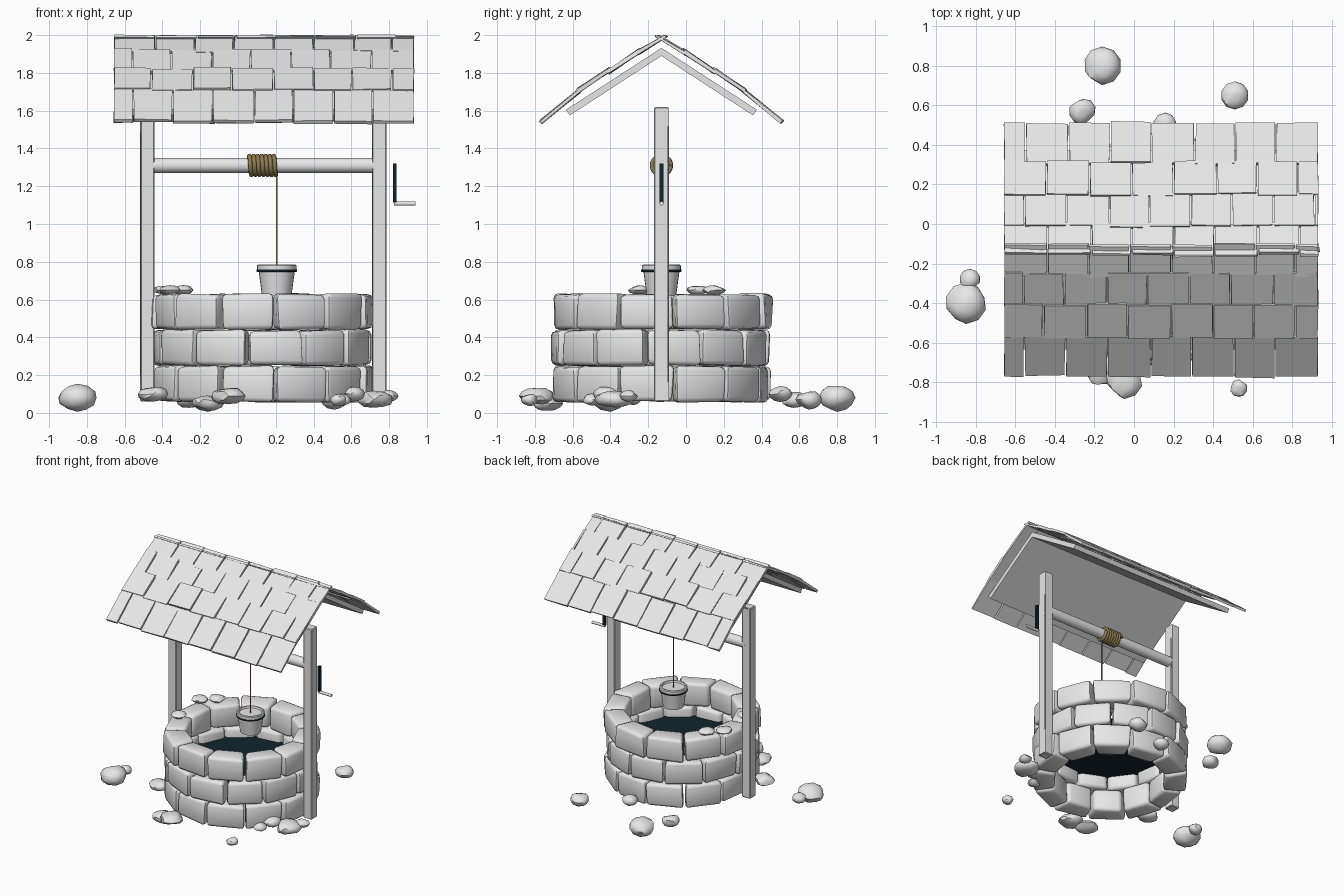
import bpy, bmesh, random
from math import radians, sin, cos, pi, tau
from mathutils import Vector, Matrix

random.seed(7)
if "Cube" in bpy.data.objects:
    bpy.data.objects.remove(bpy.data.objects["Cube"])

CX, CY = 0.13, -0.13          # axis of the well


def material(name, rgb):
    m = bpy.data.materials.new(name)
    m.use_nodes = True
    m.diffuse_color = (*rgb, 1)
    bsdf = next(n for n in m.node_tree.nodes if n.type == "BSDF_PRINCIPLED")
    bsdf.inputs["Base Color"].default_value = (*rgb, 1)
    return m


GREY = material("light_grey", (0.8, 0.8, 0.8))
DARK = material("dark_navy", (0.006, 0.017, 0.026))
ROPE = material("rope_tan", (0.27, 0.2, 0.085))


def finish(name, bm, mat, smooth=None):
    bmesh.ops.recalc_face_normals(bm, faces=bm.faces)
    mesh = bpy.data.meshes.new(name)
    bm.to_mesh(mesh)
    bm.free()
    mesh.materials.append(mat)
    ob = bpy.data.objects.new(name, mesh)
    bpy.context.collection.objects.link(ob)
    if smooth:
        bpy.ops.object.select_all(action="DESELECT")
        ob.select_set(True)
        bpy.context.view_layer.objects.active = ob
        bpy.ops.object.shade_smooth_by_angle(angle=radians(smooth))
    return ob


def jitter(amount):
    return random.uniform(-amount, amount)


def hexa(bm, place, wobble=0.0):
    """Six-sided block; place(i, j, k) gives each corner for 0/1 indices."""
    v = {}
    for i in (0, 1):
        for j in (0, 1):
            for k in (0, 1):
                shift = Vector((jitter(wobble), jitter(wobble), jitter(wobble)))
                v[i, j, k] = bm.verts.new(Vector(place(i, j, k)) + shift)
    ring = ((0, 0), (1, 0), (1, 1), (0, 1))
    for s in (0, 1):
        bm.faces.new([v[s, a, b] for a, b in ring])
        bm.faces.new([v[a, s, b] for a, b in ring])
        bm.faces.new([v[a, b, s] for a, b in ring])


def box(name, lo, hi, mat, bevel=0.0):
    bm = bmesh.new()
    hexa(bm, lambda *c: [(lo, hi)[n][a] for a, n in enumerate(c)])
    if bevel:
        bmesh.ops.bevel(bm, geom=bm.edges[:], offset=bevel, segments=1, affect="EDGES")
    return finish(name, bm, mat)


def lathe(name, profile, centre, mat, sides=24, axis="Z", smooth=35):
    """Turn (radius, height) points about an axis through centre."""
    bm = bmesh.new()
    rings = [[bm.verts.new((r * cos(tau * i / sides), r * sin(tau * i / sides), h))
              for i in range(sides)] for r, h in profile]
    for a, b in zip(rings, rings[1:]):
        for i in range(sides):
            j = (i + 1) % sides
            bm.faces.new((a[i], a[j], b[j], b[i]))
    bm.faces.new(rings[0])
    bm.faces.new(rings[-1])
    if axis == "X":
        bm.transform(Matrix.Rotation(pi / 2, 4, "Y"))
    bm.transform(Matrix.Translation(centre))
    return finish(name, bm, mat, smooth)


def tube(name, points, radius, mat):
    curve = bpy.data.curves.new(name, "CURVE")
    curve.dimensions = "3D"
    curve.bevel_depth = radius
    curve.bevel_resolution = 2
    curve.use_fill_caps = True
    spline = curve.splines.new("POLY")
    spline.points.add(len(points) - 1)
    for p, co in zip(spline.points, points):
        p.co = (*co, 1)
    curve.materials.append(mat)
    ob = bpy.data.objects.new(name, curve)
    bpy.context.collection.objects.link(ob)


# Three staggered rings of rounded wall stones
STONES = 12
for row, name in enumerate(("lower", "middle", "upper")):
    wall = bmesh.new()
    z0 = 0.06 + 0.191 * row
    turn = radians(-83 + (15 if row == 1 else 0))
    for n in range(STONES):
        a0 = turn + tau * n / STONES
        outer = 0.583 + jitter(0.012)
        stone = bmesh.new()

        def corner(i, j, k):
            a = a0 + (0.012 if i == 0 else tau / STONES - 0.012)
            r = outer if j else 0.42
            return CX + r * cos(a), CY + r * sin(a), z0 + 0.187 * k

        hexa(stone, corner, 0.007)
        bmesh.ops.recalc_face_normals(stone, faces=stone.faces)
        bmesh.ops.bevel(stone, geom=stone.edges[:], offset=0.024, segments=2,
                        profile=0.5, affect="EDGES")
        part = bpy.data.meshes.new("stone_part")
        stone.to_mesh(part)
        stone.free()
        wall.from_mesh(part)
        bpy.data.meshes.remove(part)
    finish(name + "_wall_stones", wall, GREY, 50)

# Water surface
lathe("water", [(0.44, 0), (0.44, 0.008)], (CX, CY, 0.35), DARK, 32)

# Posts and roof boards
for name, x in (("right_post", -0.48), ("left_post", 0.748)):
    box(name, (x - 0.038, CY - 0.039, 0.06), (x + 0.038, CY + 0.039, 1.62), GREY, 0.006)

for side, name in ((-1, "front"), (1, "back")):
    board = bmesh.new()
    hexa(board, lambda i, j, k: ((-0.61, 0.88)[i], CY + side * (0, 0.485 + 0.02 * k)[j],
                                 (1.89, 1.575)[j] + (0.042, 0.03)[j] * k))
    finish(name + "_roof_board", board, GREY)

    # Overlapping shingles: distance from ridge, lower edge height, slope, length
    shingles = bmesh.new()
    rows = ((0.63, 1.535, 39, 0.26), (0.435, 1.698, 34, 0.2),
            (0.275, 1.797, 34, 0.2), (0.122, 1.897, 32, 0.18))
    for r, (dist, low, slope, length) in enumerate(rows):
        left, width = -0.66, 0.2127
        x = left
        step = width / 2 if r % 2 == 0 else width
        while x < 0.93:
            end = min(x + step, 0.935)
            edge = 0.935 if end > 0.92 else end + jitter(0.012)
            slip, lift = jitter(0.008), random.uniform(-0.003, 0.003)
            ang = radians(slope)

            def corner(i, j, k):
                u = slip + length * j
                out = dist - u * cos(ang) + 0.02 * k * sin(ang)
                up = low + lift + u * sin(ang) + 0.02 * k * cos(ang)
                return (x + 0.004, edge - 0.004)[i], CY + side * out, min(up, 2.0)

            hexa(shingles, corner, 0.003)
            x, step = edge, width
    finish(name + "_shingles", shingles, GREY)

# Windlass with coiled rope, crank and handle
lathe("axle", [(0.04, -0.6), (0.04, 0.6)], (CX, CY, 1.31), GREY, 20, "X")
TURNS, STEPS = 7, 20
coil = [(0.055 + 0.15 * n / (TURNS * STEPS), CY + 0.05 * cos(tau * n / STEPS),
         1.31 + 0.05 * sin(tau * n / STEPS)) for n in range(TURNS * STEPS + 1)]
tube("rope_coil", coil, 0.012, ROPE)
tube("hanging_rope", [(0.205, CY, 1.27), (0.205, CY, 0.765)], 0.005, ROPE)
box("crank_arm", (0.82, CY - 0.011, 1.115), (0.84, CY + 0.011, 1.32), DARK)
lathe("crank_handle", [(0.011, 0), (0.011, 0.115)], (0.825, CY, 1.108), GREY, 12, "X")

# Bucket with a shallow dished top and a dark hoop
lathe("bucket", [(0.078, 0.62), (0.096, 0.752), (0.104, 0.756), (0.104, 0.78),
                 (0.098, 0.785), (0.088, 0.785), (0.084, 0.77)], (0.205, CY, 0), GREY)
lathe("bucket_hoop", [(0.098, 0.745), (0.107, 0.748), (0.107, 0.758), (0.098, 0.761)],
      (0.205, CY, 0), DARK)

# Loose rocks: x, y, z, width radius, height radius
ROCKS = ((-0.85, -0.40, 0.08, 0.10, 0.07), (-0.83, -0.28, 0.08, 0.05, 0.04),
         (-0.16, 0.80, 0.08, 0.092, 0.07), (-0.26, 0.57, 0.07, 0.065, 0.045),
         (0.51, 0.65, 0.07, 0.067, 0.05), (0.16, 0.50, 0.10, 0.06, 0.04),
         (-0.16, -0.74, 0.05, 0.085, 0.04), (-0.05, -0.79, 0.09, 0.09, 0.045),
         (0.53, -0.83, 0.07, 0.042, 0.035), (0.55, -0.50, 0.07, 0.05, 0.03),
         (0.60, -0.42, 0.10, 0.07, 0.04), (0.72, -0.38, 0.07, 0.10, 0.045),
         (0.80, -0.30, 0.09, 0.05, 0.03), (-0.45, -0.37, 0.10, 0.08, 0.04),
         (-0.36, -0.25, 0.65, 0.055, 0.025), (-0.39, 0.06, 0.65, 0.06, 0.025),
         (-0.29, 0.15, 0.65, 0.06, 0.025))
rocks = bmesh.new()
for x, y, z, r, h in ROCKS:
    verts = bmesh.ops.create_icosphere(rocks, subdivisions=2, radius=1)["verts"]
    lumps = [(Vector((jitter(1), jitter(1), jitter(1))).normalized(),
              random.uniform(0.7, 0.9)) for _ in range(7)]
    for v in verts:           # chip flat facets off each rock
        for direction, depth in lumps:
            over = v.co.dot(direction) - depth
            if over > 0:
                v.co -= direction * over
        v.co = Vector((v.co.x * r * 1.06, v.co.y * r * 1.06, v.co.z * h * 1.06)) + Vector((x, y, z))
finish("loose_rocks", rocks, GREY, 40)
